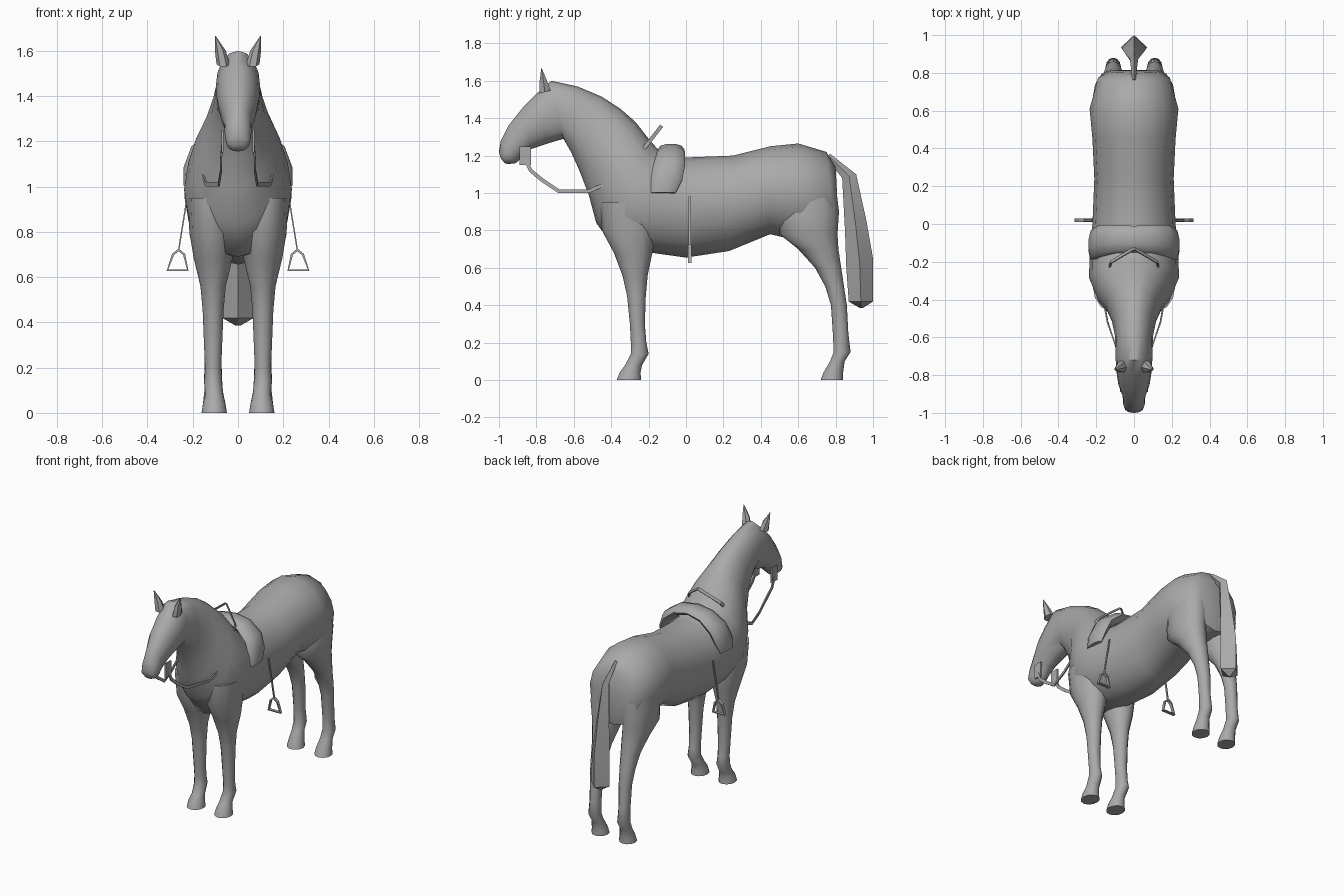
import bpy, bmesh, math
from mathutils import Vector

if "Cube" in bpy.data.objects:
    bpy.data.objects.remove(bpy.data.objects["Cube"], do_unlink=True)

# Single plain colour
grey = bpy.data.materials.new("plain grey")
grey.use_nodes = True
colour = (0.4, 0.4, 0.4, 1)
grey.diffuse_color = colour
grey.node_tree.nodes["Principled BSDF"].inputs["Base Color"].default_value = colour

X, Y = Vector((1, 0, 0)), Vector((0, 1, 0))


def loft(name, rings, sides=16, square=False, paired=False, sharp=50):
    """Skin a row of elliptical rings, each given as centre and two half axes."""
    bm = bmesh.new()
    phase = math.pi / 4 if square else 0
    scale = math.sqrt(2) if square else 1
    loops = []
    for centre, u, v in rings:
        loop = []
        for i in range(sides):
            a = phase + math.tau * i / sides
            loop.append(bm.verts.new(centre + (u * math.cos(a) + v * math.sin(a)) * scale))
        loops.append(loop)
    for low, high in zip(loops, loops[1:]):
        for i in range(sides):
            j = (i + 1) % sides
            bm.faces.new((low[i], low[j], high[j], high[i]))
    bm.faces.new(loops[0][::-1])
    bm.faces.new(loops[-1])
    bmesh.ops.recalc_face_normals(bm, faces=bm.faces[:])
    mesh = bpy.data.meshes.new(name)
    bm.to_mesh(mesh)
    bm.free()
    for face in mesh.polygons:
        face.use_smooth = True
    mesh.set_sharp_from_angle(angle=math.radians(sharp))
    mesh.materials.append(grey)
    obj = bpy.data.objects.new(name, mesh)
    bpy.context.scene.collection.objects.link(obj)
    if paired:
        obj.modifiers.new("other_side", 'MIRROR').use_mirror_merge = False
    return obj


def section(half_width, ya, za, yb, zb, x=0):
    """Ring spanning two points of the side outline."""
    a, b = Vector((x, ya, za)), Vector((x, yb, zb))
    return (a + b) / 2, X * half_width, (a - b) / 2


def strap(name, points, axis, thick, width):
    """Flat band following a path."""
    pts = [Vector(p) for p in points]
    rings = []
    for i, p in enumerate(pts):
        along = pts[min(i + 1, len(pts) - 1)] - pts[max(i - 1, 0)]
        rings.append((p, axis * thick, along.cross(axis).normalized() * width))
    return loft(name, rings, sides=4, square=True, paired=True, sharp=30)


# Trunk, neck and head: half width, upper outline y z, lower outline y z
body = [
    (.13, .80, 1.14, .815, .86),
    (.19, .75, 1.22, .80, .78),
    (.235, .6, 1.265, .62, .74),
    (.22, .45, 1.25, .45, .78),
    (.21, .25, 1.2, .23, .69),
    (.22, 0, 1.19, 0, .655),
    (.235, -.12, 1.2, -.18, .68),
    (.238, -.2, 1.29, -.37, .69),
    (.2, -.27, 1.38, -.48, .84),
    (.15, -.35, 1.45, -.52, .99),
    (.118, -.45, 1.515, -.57, 1.12),
    (.1, -.58, 1.57, -.615, 1.22),
    (.098, -.72, 1.6, -.655, 1.29),
    (.095, -.8, 1.53, -.74, 1.265),
    (.083, -.87, 1.46, -.83, 1.235),
    (.06, -.95, 1.36, -.875, 1.19),
    (.058, -.99, 1.28, -.91, 1.16),
    (.05, -1, 1.22, -.95, 1.155),
    (.025, -.99, 1.185, -.97, 1.16),
]
loft("body", [section(*s) for s in body])

# Legs: height, front y, back y, centre x, half width
front_leg = [
    (0, -.37, -.24, .105, .056),
    (.04, -.355, -.243, .105, .05),
    (.08, -.325, -.235, .105, .04),
    (.14, -.295, -.2, .11, .04),
    (.2, -.295, -.212, .11, .036),
    (.3, -.3, -.22, .11, .04),
    (.45, -.315, -.215, .11, .046),
    (.56, -.34, -.205, .11, .056),
    (.68, -.385, -.18, .11, .085),
    (.8, -.45, -.16, .115, .1),
    (.95, -.46, -.18, .125, .095),
]
hind_leg = [
    (0, .72, .84, .105, .056),
    (.04, .735, .84, .105, .05),
    (.1, .77, .848, .108, .04),
    (.15, .79, .88, .11, .04),
    (.25, .785, .868, .11, .036),
    (.4, .775, .86, .11, .042),
    (.5, .745, .845, .11, .05),
    (.6, .69, .83, .11, .06),
    (.7, .6, .815, .113, .08),
    (.78, .5, .81, .117, .096),
    (.9, .5, .818, .12, .1),
    (1.05, .55, .8, .11, .09),
]
for name, leg in (("front_legs", front_leg), ("hind_legs", hind_leg)):
    loft(name, [section(w, y0, z, y1, z, x) for z, y0, y1, x, w in leg], 12, paired=True)

# Diamond-shaped tail
tail = [
    (.008, .75, 1.19, .77, 1.21),
    (.022, .835, 1.08, .91, 1.1),
    (.05, .85, .8, .965, .85),
    (.065, .857, .6, 1, .65),
    (.07, .87, .42, 1, .42),
    (.01, .93, .385, .945, .385),
]
loft("tail", [section(*s) for s in tail], sides=4, sharp=40)

# Pointed ears
ears = [
    (.03, -.79, 1.53, -.72, 1.55, .065),
    (.024, -.785, 1.6, -.74, 1.6, .078),
    (.002, -.775, 1.665, -.77, 1.665, .1),
]
loft("ears", [section(*s) for s in ears], sides=6, paired=True)

# Padded roll over the withers: x, z, centre y, half length, half thickness
roll = [
    (0, 1.235, -.08, .07, .03),
    (.1, 1.215, -.08, .075, .035),
    (.18, 1.15, -.09, .085, .04),
    (.213, 1.07, -.105, .085, .033),
    (.222, 1.0, -.125, .07, .02),
]
arch = [(-x, *rest) for x, *rest in reversed(roll[1:])] + roll
rings = []
for x, z, y, length, thick in arch:
    outward = Vector((x, 0, z - .95)).normalized()
    rings.append((Vector((x, y, z)), Y * length, outward * thick))
loft("saddle_roll", rings, sides=10)

# Bit plates and reins
strap("bit_plates", [(.068, -.86, 1.15), (.068, -.86, 1.25)], X, .005, .03)
reins = [
    (.07, -.86, 1.18), (.075, -.83, 1.12), (.075, -.77, 1.07),
    (.085, -.68, 1.01), (.14, -.52, 1.01), (.165, -.38, 1.07),
    (.155, -.3, 1.15), (.12, -.2, 1.27), (0, -.13, 1.36),
]
strap("reins", reins, X, .004, .01)

# Stirrup leathers and irons
strap("stirrup_leathers", [(.22, .02, .98), (.262, .02, .72)], Y, .006, .003)
iron = [(.262, .72), (.238, .7), (.222, .63), (.312, .63), (.287, .7), (.262, .72)]
strap("stirrup_irons", [(x, .02, z) for x, z in iron], Y, .01, .005)
